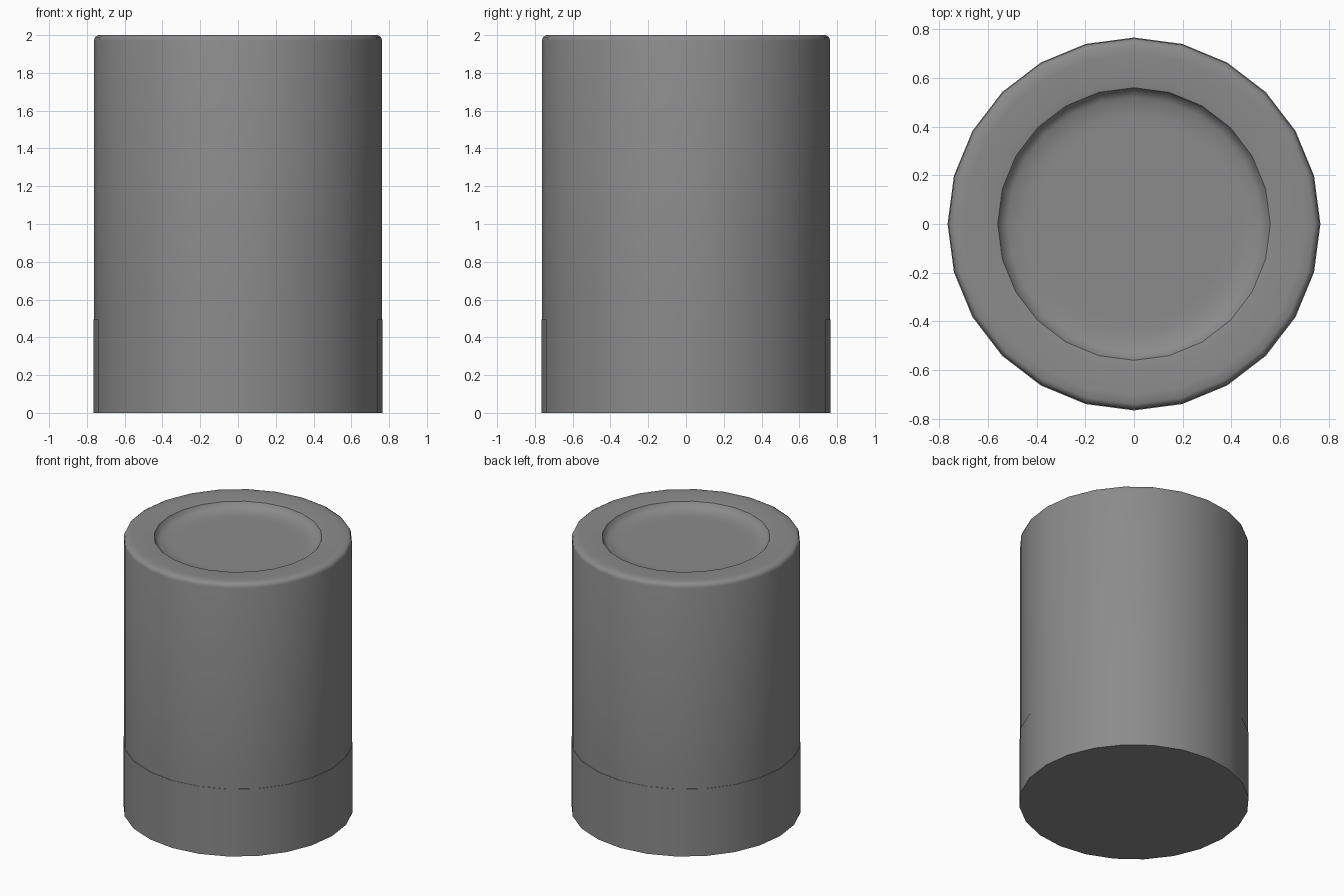
import bpy, bmesh, math

if "Cube" in bpy.data.objects:
    bpy.data.objects.remove(bpy.data.objects["Cube"])

SIDES = 24

grey = bpy.data.materials.new("dark_grey")
grey.diffuse_color = (0.26, 0.26, 0.26, 1)
grey.use_nodes = True
grey.node_tree.nodes["Principled BSDF"].inputs["Base Color"].default_value = grey.diffuse_color


def lathe(name, profile):
    """Revolve (radius, z) points around z; the end rings are capped."""
    bm = bmesh.new()
    rings = []
    for r, z in profile:
        rings.append([bm.verts.new((r * math.cos(2 * math.pi * i / SIDES),
                                    r * math.sin(2 * math.pi * i / SIDES), z))
                      for i in range(SIDES)])
    for low, high in zip(rings, rings[1:]):
        for i in range(SIDES):
            j = (i + 1) % SIDES
            bm.faces.new((low[i], low[j], high[j], high[i]))
    bm.faces.new(rings[0][::-1])
    bm.faces.new(rings[-1])
    bmesh.ops.recalc_face_normals(bm, faces=bm.faces)
    mesh = bpy.data.meshes.new(name)
    bm.to_mesh(mesh)
    bm.free()
    mesh.materials.append(grey)
    obj = bpy.data.objects.new(name, mesh)
    bpy.context.collection.objects.link(obj)
    bpy.ops.object.select_all(action='DESELECT')
    obj.select_set(True)
    bpy.context.view_layer.objects.active = obj
    bpy.ops.object.shade_smooth_by_angle(angle=math.radians(50))
    return obj


# Lower band, crisp at both ends and a hair wider than the body above
lathe("base", [(0.766, 0), (0.766, 0.495)])

# Tall upper body: softened top edge, flat rim and shallow dished top
lathe("upper_body", [(0.763, 0.495), (0.763, 1.97), (0.757, 1.99),
                     (0.74, 2.0), (0.70, 2.0), (0.59, 2.0), (0.56, 1.995),
                     (0.547, 1.97), (0.52, 1.954), (0.45, 1.945),
                     (0.40, 1.945)])
